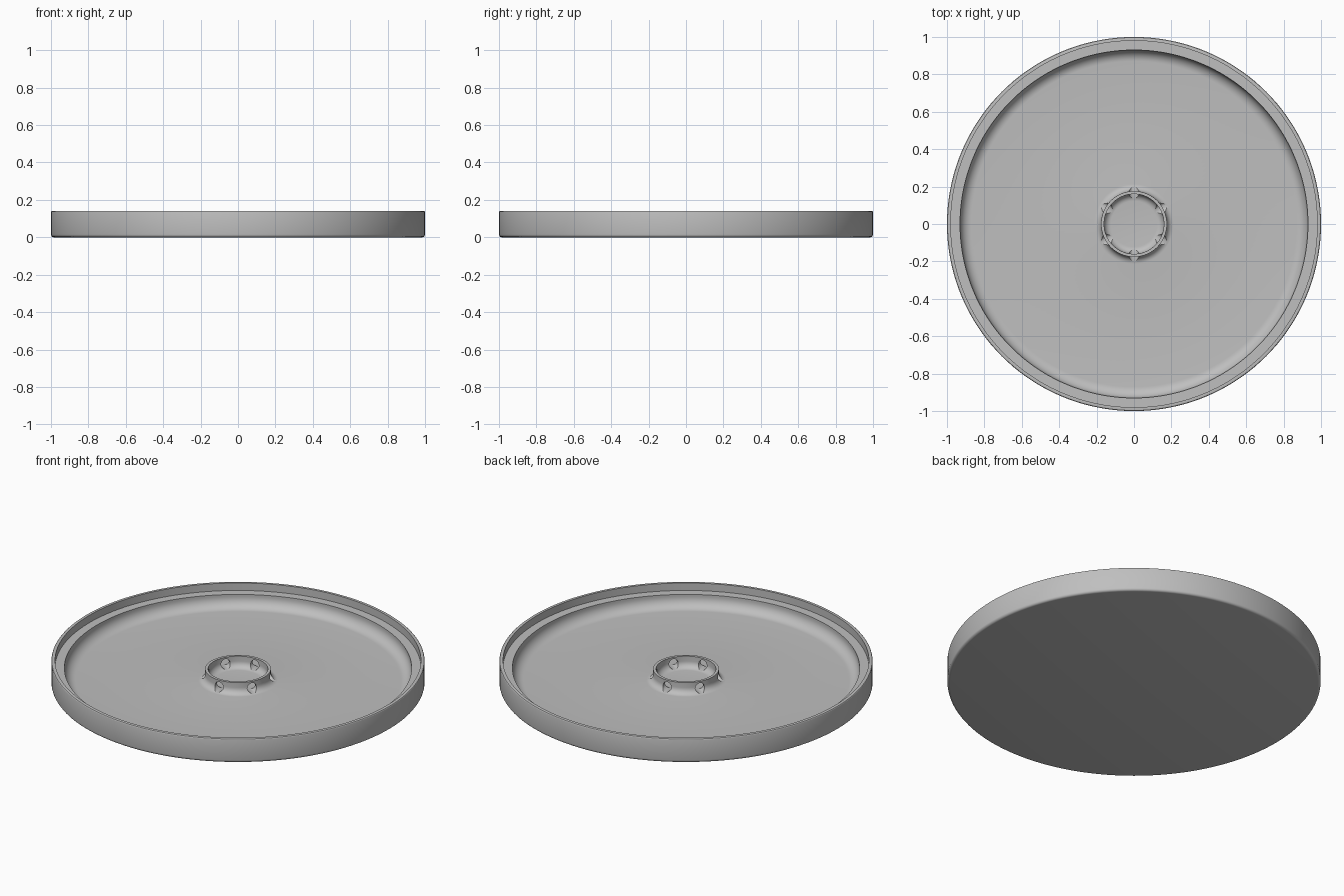
import bpy, bmesh
from math import pi, sin, cos
from mathutils import Matrix, Vector

if "Cube" in bpy.data.objects:
    bpy.data.objects.remove(bpy.data.objects["Cube"], do_unlink=True)

SEGMENTS = 144
FLOOR, RING_TOP = 0.024, 0.09

grey = bpy.data.materials.new("light_grey")
grey.use_nodes = True
grey.diffuse_color = (0.52, 0.52, 0.52, 1)
grey.node_tree.nodes["Principled BSDF"].inputs["Base Color"].default_value = grey.diffuse_color


def arc(cx, cz, radius, start, end, steps=7):
    """Points of a fillet in the radius/height plane, angles in degrees."""
    return [(cx + radius * cos(a), cz + radius * sin(a))
            for a in ((start + (end - start) * i / steps) * pi / 180 for i in range(steps + 1))]


def make_object(name, bm):
    bmesh.ops.recalc_face_normals(bm, faces=bm.faces)
    mesh = bpy.data.meshes.new(name)
    bm.to_mesh(mesh)
    bm.free()
    obj = bpy.data.objects.new(name, mesh)
    bpy.context.collection.objects.link(obj)
    mesh.materials.append(grey)
    return obj


def lathe(name, profile):
    bm = bmesh.new()
    verts = [bm.verts.new((r, 0, z)) for r, z in profile]
    edges = [bm.edges.new(pair) for pair in zip(verts, verts[1:])]
    bmesh.ops.spin(bm, geom=verts + edges, cent=(0, 0, 0), axis=(0, 0, 1),
                   angle=2 * pi, steps=SEGMENTS, use_merge=False)
    bmesh.ops.remove_doubles(bm, verts=bm.verts, dist=0.0001)
    return make_object(name, bm)


# Round tray: underside, outer wall, lip, ledge, filleted floor and centre ring
profile = [(0, 0)]
profile += arc(0.985, 0.015, 0.015, -90, 0, 4)
profile += arc(0.994, 0.134, 0.006, 0, 90, 3)
profile += [(0.98, 0.14), (0.98, 0.096), (0.93, 0.096)]
profile += arc(0.87, FLOOR + 0.06, 0.06, 0, -90, 9)
profile += arc(0.213, FLOOR + 0.037, 0.037, 270, 180)
profile += [(0.176, RING_TOP), (0.16, RING_TOP)]
profile += arc(0.123, FLOOR + 0.037, 0.037, 0, -90)
profile += [(0, FLOOR)]
tray = lathe("tray", profile)

# Six radial holes drilled through the centre ring
bm = bmesh.new()
for i in range(6):
    direction = Vector((cos(pi / 6 + i * pi / 3), sin(pi / 6 + i * pi / 3), 0))
    place = Matrix.Translation(direction * 0.168 + Vector((0, 0, 0.053)))
    turn = direction.to_track_quat('Z', 'Y').to_matrix().to_4x4()
    bmesh.ops.create_cone(bm, cap_ends=True, segments=32, radius1=0.027,
                          radius2=0.027, depth=0.12, matrix=place @ turn)
drill = make_object("hole_cutter", bm)
drill.hide_render = True

cut = tray.modifiers.new("ring_holes", 'BOOLEAN')
cut.operation = 'DIFFERENCE'
cut.solver = 'EXACT'
cut.object = drill

bpy.ops.object.select_all(action='DESELECT')
bpy.context.view_layer.objects.active = tray
tray.select_set(True)
bpy.ops.object.modifier_apply(modifier=cut.name)
bpy.data.objects.remove(drill, do_unlink=True)
bpy.ops.object.shade_smooth_by_angle(angle=pi / 6)
